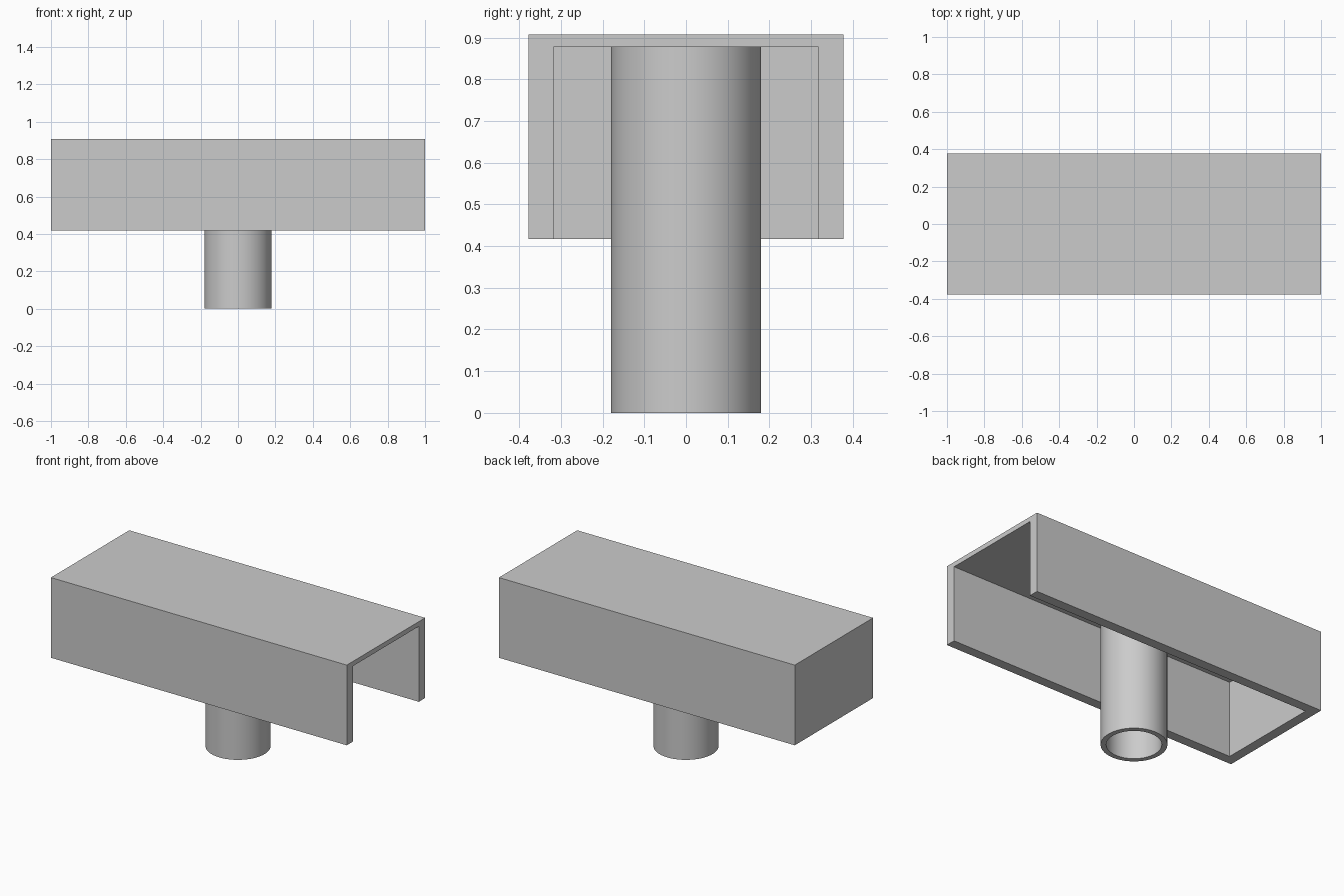
import bpy
import bmesh
from mathutils import Matrix, Vector

if "Cube" in bpy.data.objects:
    bpy.data.objects.remove(bpy.data.objects["Cube"], do_unlink=True)

HALF_X, HALF_Y = 1.0, 0.378
BOTTOM, CEILING, TOP = 0.417, 0.878, 0.907
WALL = 0.06
PIPE_OUTER, PIPE_INNER = 0.18, 0.15

grey = bpy.data.materials.new("plain_grey")
grey.use_nodes = True
colour = (0.6, 0.6, 0.6, 1)
grey.diffuse_color = colour
grey.node_tree.nodes["Principled BSDF"].inputs["Base Color"].default_value = colour


def add_object(name, bm):
    bmesh.ops.recalc_face_normals(bm, faces=bm.faces)
    mesh = bpy.data.meshes.new(name)
    bm.to_mesh(mesh)
    bm.free()
    mesh.materials.append(grey)
    obj = bpy.data.objects.new(name, mesh)
    bpy.context.collection.objects.link(obj)
    return obj


def box(name, low, high):
    low, high = Vector(low), Vector(high)
    bm = bmesh.new()
    matrix = Matrix.Translation((low + high) / 2) @ Matrix.Diagonal((*(high - low), 1))
    bmesh.ops.create_cube(bm, size=1, matrix=matrix)
    return add_object(name, bm)


def select_only(obj):
    bpy.ops.object.select_all(action='DESELECT')
    obj.select_set(True)
    bpy.context.view_layer.objects.active = obj


# Cover: hollow box, open below and at the +x end
cover = box("channel_cover", (-HALF_X, -HALF_Y, BOTTOM), (HALF_X, HALF_Y, TOP))
cutter = box("cover_cutter", (-HALF_X + WALL, -HALF_Y + WALL, BOTTOM - 0.2),
             (HALF_X + 0.2, HALF_Y - WALL, CEILING))
cutter.hide_render = True
cut = cover.modifiers.new("hollow", 'BOOLEAN')
cut.operation = 'DIFFERENCE'
cut.solver = 'EXACT'
cut.object = cutter
select_only(cover)
bpy.ops.object.modifier_apply(modifier=cut.name)
bpy.data.objects.remove(cutter, do_unlink=True)

# Pipe: wall section spun about the vertical axis, reaching the cover's ceiling
bm = bmesh.new()
section = [(PIPE_INNER, 0), (PIPE_OUTER, 0), (PIPE_OUTER, CEILING), (PIPE_INNER, CEILING)]
verts = [bm.verts.new((r, 0, z)) for r, z in section]
edges = [bm.edges.new((verts[i], verts[(i + 1) % 4])) for i in range(4)]
bmesh.ops.spin(bm, geom=verts + edges, cent=(0, 0, 0), axis=(0, 0, 1),
               angle=6.283185307, steps=64)
bmesh.ops.remove_doubles(bm, verts=bm.verts, dist=0.0001)
pipe = add_object("support_pipe", bm)
select_only(pipe)
bpy.ops.object.shade_smooth_by_angle()
